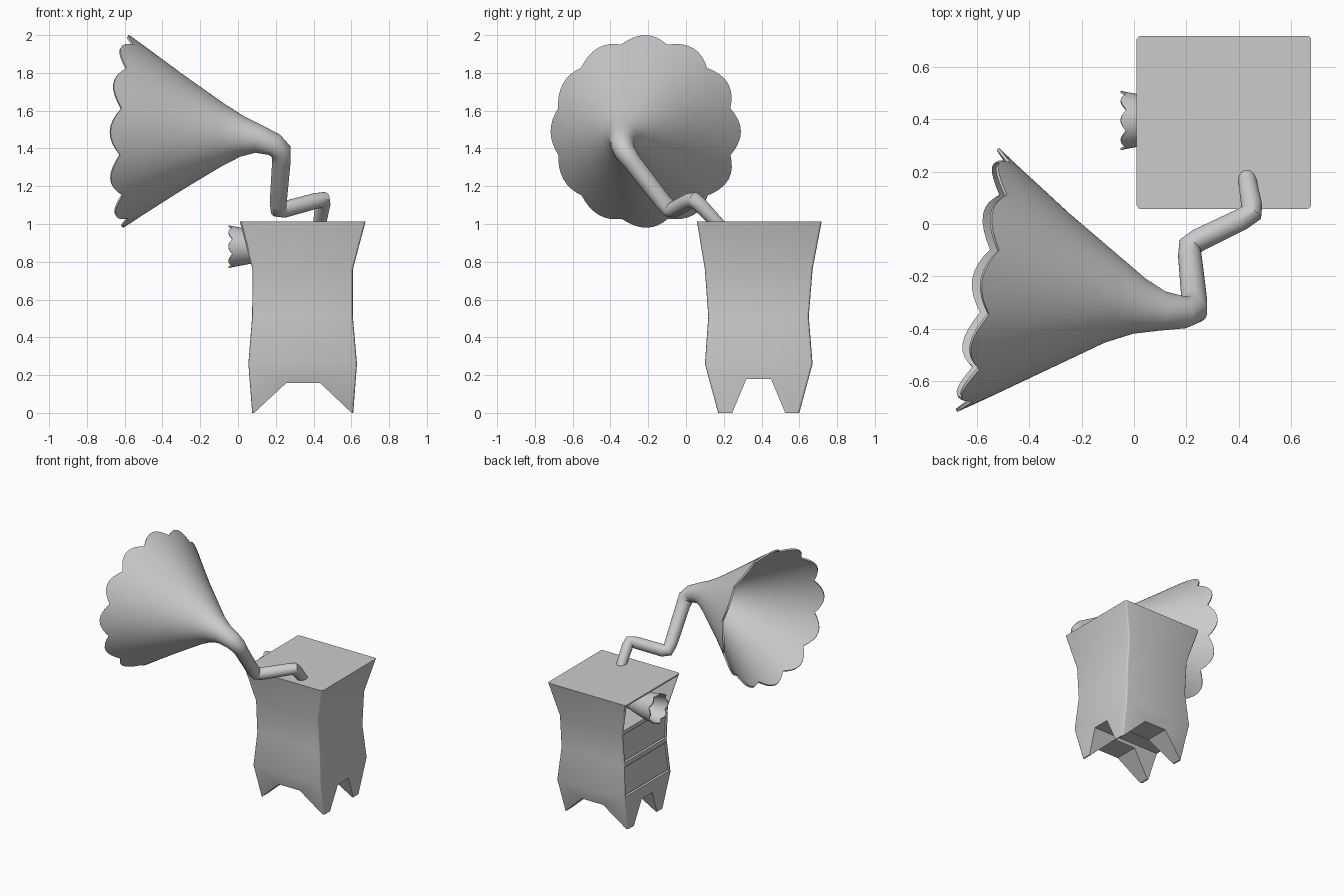
import bpy, bmesh, math
from mathutils import Vector

if "Cube" in bpy.data.objects:
    bpy.data.objects.remove(bpy.data.objects["Cube"])


def make_object(name, bm):
    mesh = bpy.data.meshes.new(name)
    bmesh.ops.recalc_face_normals(bm, faces=bm.faces)
    bm.to_mesh(mesh)
    bm.free()
    ob = bpy.data.objects.new(name, mesh)
    bpy.context.collection.objects.link(ob)
    return ob


def activate(ob):
    bpy.ops.object.select_all(action='DESELECT')
    ob.select_set(True)
    bpy.context.view_layer.objects.active = ob


def smooth(ob, angle):
    activate(ob)
    bpy.ops.object.shade_smooth_by_angle(angle=math.radians(angle))


def sweep(name, path, sides, lobes, rim, wall):
    """Tube along (x, y, z, radius) points; the first ring is a scalloped mouth."""
    pts = [Vector(p[:3]) for p in path]
    bm = bmesh.new()
    rings, up = [], Vector((0, 0, 1))
    for i, p in enumerate(pts):
        into = (p - pts[i - 1]).normalized() if i else Vector()
        out = (pts[i + 1] - p).normalized() if i < len(pts) - 1 else Vector()
        t = (into + out).normalized()
        up = (up - t * up.dot(t)).normalized()
        side = t.cross(up)
        slope = 0 if i else (path[0][3] - path[1][3]) / (pts[1] - pts[0]).length
        ring = []
        for k in range(sides):
            a = 2 * math.pi * k / sides
            drop = rim * (1 - abs(math.cos(a * lobes / 2))) if i == 0 else 0
            r = path[i][3] - drop * slope
            ring.append(bm.verts.new(p + t * drop + r * (up * math.cos(a) + side * math.sin(a))))
        rings.append(ring)
    for a, b in zip(rings, rings[1:]):
        for k in range(sides):
            n = (k + 1) % sides
            bm.faces.new((a[k], a[n], b[n], b[k]))
    ob = make_object(name, bm)
    mod = ob.modifiers.new("wall", 'SOLIDIFY')
    mod.thickness = wall
    mod.offset = -1
    activate(ob)
    bpy.ops.object.modifier_apply(modifier=mod.name)
    smooth(ob, 50)
    return ob


# Main horn with its cranked pipe
sweep("horn_and_pipe", [
    (-0.595, -0.213, 1.49, 0.51), (-0.50, -0.228, 1.487, 0.445),
    (-0.29, -0.259, 1.479, 0.302), (-0.08, -0.29, 1.47, 0.165),
    (0.02, -0.313, 1.463, 0.108), (0.11, -0.332, 1.45, 0.075),
    (0.19, -0.336, 1.42, 0.062), (0.228, -0.325, 1.385, 0.056),
    (0.23, -0.29, 1.335, 0.049), (0.213, -0.12, 1.115, 0.045),
    (0.214, -0.085, 1.08, 0.046), (0.245, -0.062, 1.077, 0.044),
    (0.41, 0.018, 1.122, 0.042), (0.448, 0.043, 1.128, 0.043),
    (0.449, 0.07, 1.105, 0.04), (0.43, 0.18, 0.99, 0.034)],
    96, 12, 0.048, 0.012)

# Small horn in the cabinet opening
sweep("small_horn", [
    (-0.05, 0.395, 0.88, 0.113), (-0.02, 0.395, 0.88, 0.107),
    (0.06, 0.395, 0.88, 0.092), (0.18, 0.395, 0.88, 0.06),
    (0.33, 0.395, 0.88, 0.035)], 64, 8, 0.02, 0.008)

# Cabinet body: stacked rectangles (z, x0, x1, y0, y1)
levels = [(0, .075, .61, .17, .60), (.26, .055, .63, .10, .67),
          (.51, .075, .608, .118, .65), (.76, .077, .608, .10, .67),
          (1.012, .01, .675, .058, .718)]
bm = bmesh.new()
rings = [[bm.verts.new(c) for c in ((x0, y0, z), (x1, y0, z), (x1, y1, z), (x0, y1, z))]
         for z, x0, x1, y0, y1 in levels]
left = []
for a, b in zip(rings, rings[1:]):
    for k in range(4):
        n = (k + 1) % 4
        f = bm.faces.new((a[k], a[n], b[n], b[k]))
        if k == 3:
            left.append(f)
bm.faces.new(rings[0][::-1])
bm.faces.new(rings[-1])
bm.normal_update()
corners = [e for e in bm.edges if abs(e.verts[0].co.z - e.verts[1].co.z) > 0.1]

# Drawer fronts and the open compartment on the left side
for f, depth in zip(left[1:], (0.02, 0.02, 0.42)):
    bmesh.ops.inset_region(bm, faces=[f], thickness=0.022)
    new = bmesh.ops.extrude_face_region(bm, geom=[f])['geom']
    bmesh.ops.translate(bm, vec=(depth, 0, 0),
                        verts=[g for g in new if isinstance(g, bmesh.types.BMVert)])
    panel = [g for g in new if isinstance(g, bmesh.types.BMFace)]
    if f.is_valid and f not in panel:
        bmesh.ops.delete(bm, geom=[f], context='FACES_ONLY')
    if depth < 0.1:
        bmesh.ops.inset_region(bm, faces=panel, thickness=0.012)
        bmesh.ops.translate(bm, vec=(-0.012, 0, 0), verts=list(panel[0].verts))
bmesh.ops.bevel(bm, geom=[e for e in corners if e.is_valid], offset=0.014,
                segments=3, profile=0.5, affect='EDGES')
cabinet = make_object("cabinet", bm)


# Leg arches cut through the base in both directions
def cut(profile, along_x):
    bm = bmesh.new()
    ends = []
    for d in (-0.2, 1.0):
        ends.append([bm.verts.new((d, p, z) if along_x else (p, d, z)) for p, z in profile])
    bm.faces.new(ends[0])
    bm.faces.new(ends[1][::-1])
    for k in range(4):
        n = (k + 1) % 4
        bm.faces.new((ends[0][k], ends[0][n], ends[1][n], ends[1][k]))
    cutter = make_object("arch_cutter", bm)
    cutter.hide_render = True
    mod = cabinet.modifiers.new("arch", 'BOOLEAN')
    mod.operation = 'DIFFERENCE'
    mod.solver = 'EXACT'
    mod.object = cutter
    activate(cabinet)
    bpy.ops.object.modifier_apply(modifier=mod.name)
    bpy.data.objects.remove(cutter)


cut([(.031, -.05), (.255, .158), (.435, .158), (.654, -.05)], False)
cut([(.224, -.05), (.32, .18), (.45, .18), (.546, -.05)], True)
smooth(cabinet, 28)
